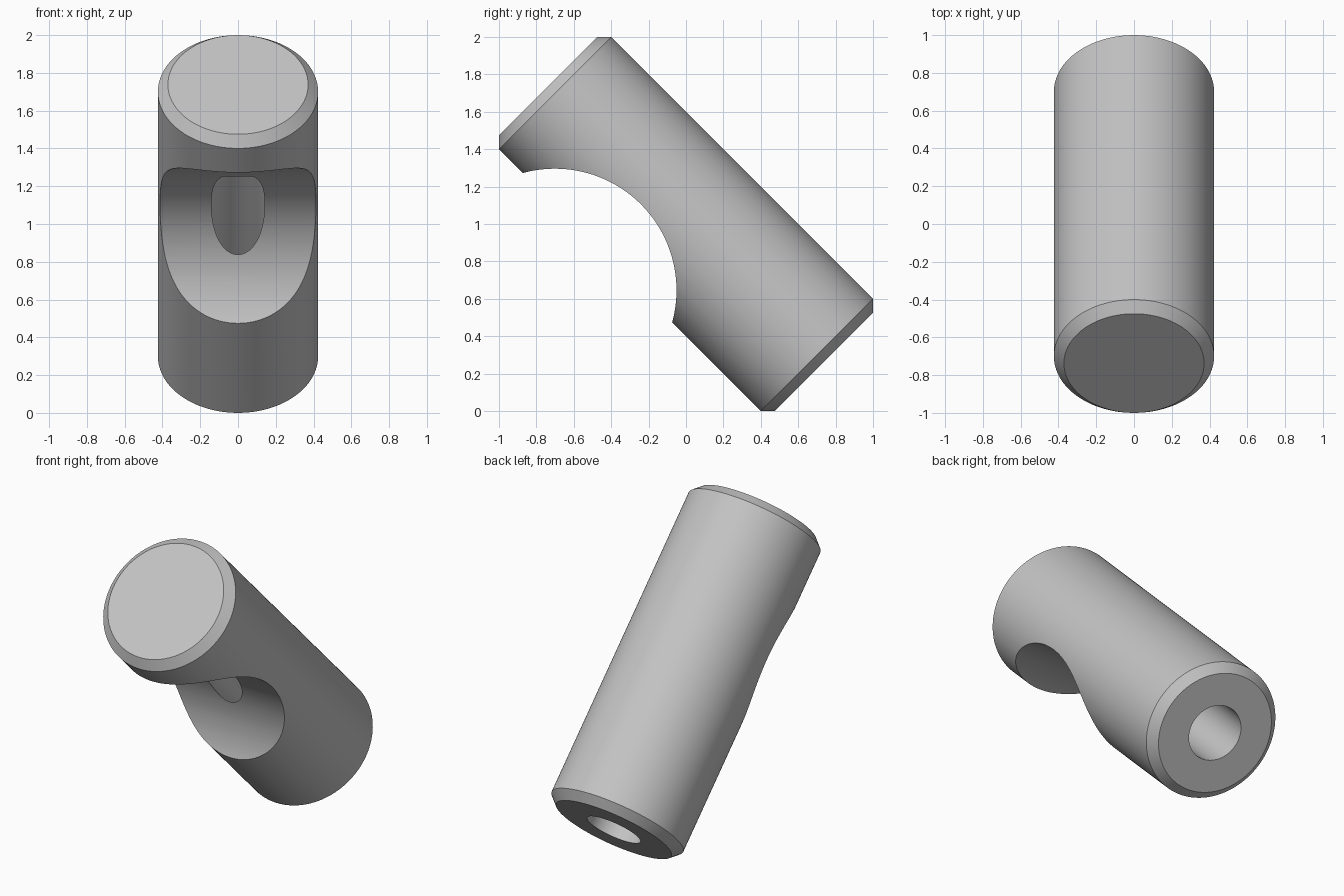
import bpy, bmesh
from math import radians, tau
from mathutils import Matrix

if "Cube" in bpy.data.objects:
    bpy.data.objects.remove(bpy.data.objects["Cube"])

RADIUS, HALF, CHAMFER = 0.424, 1.043, 0.053
BORE_RADIUS, BORE_END = 0.171, 0.507
NOTCH_RADIUS, NOTCH_Y, NOTCH_Z = 0.65, -0.746, 0.245
TILT = Matrix.Translation((0, 0, 1)) @ Matrix.Rotation(radians(45), 4, "X")

steel = bpy.data.materials.new("light_grey")
steel.use_nodes = True
grey = (0.55, 0.55, 0.55, 1)
steel.diffuse_color = grey
steel.node_tree.nodes["Principled BSDF"].inputs["Base Color"].default_value = grey


def add_object(name, bm):
    bmesh.ops.recalc_face_normals(bm, faces=bm.faces)
    mesh = bpy.data.meshes.new(name)
    bm.to_mesh(mesh)
    bm.free()
    mesh.materials.append(steel)
    obj = bpy.data.objects.new(name, mesh)
    bpy.context.collection.objects.link(obj)
    return obj


# Chamfered pin with a blind bore from its lower end, turned from one profile
inner = RADIUS - CHAMFER
profile = [(0, HALF), (inner, HALF), (RADIUS, HALF - CHAMFER),
           (RADIUS, CHAMFER - HALF), (inner, -HALF),
           (BORE_RADIUS, -HALF), (BORE_RADIUS, BORE_END), (0, BORE_END)]
bm = bmesh.new()
verts = [bm.verts.new((r, 0, z)) for r, z in profile]
edges = [bm.edges.new(pair) for pair in zip(verts, verts[1:])]
bmesh.ops.spin(bm, geom=verts + edges, cent=(0, 0, 0), axis=(0, 0, 1),
               angle=tau, steps=128, use_duplicate=False)
bmesh.ops.remove_doubles(bm, verts=bm.verts, dist=0.0001)
pin = add_object("notched_pin", bm)

# Round cutter lying across the pin
bm = bmesh.new()
bmesh.ops.create_cone(bm, cap_ends=True, segments=160, radius1=NOTCH_RADIUS,
                      radius2=NOTCH_RADIUS, depth=2,
                      matrix=Matrix.Translation((0, NOTCH_Y, NOTCH_Z))
                      @ Matrix.Rotation(radians(90), 4, "Y"))
cutter = add_object("notch_cutter", bm)
cutter.hide_render = True

# Cut the notch, then discard the cutter
notch = pin.modifiers.new("notch", "BOOLEAN")
notch.operation = "DIFFERENCE"
notch.solver = "EXACT"
notch.object = cutter
bpy.ops.object.select_all(action="DESELECT")
pin.select_set(True)
bpy.context.view_layer.objects.active = pin
bpy.ops.object.modifier_apply(modifier=notch.name)
bpy.data.objects.remove(cutter)

# Lean the pin and smooth its round walls
pin.data.transform(TILT)
bpy.ops.object.shade_smooth_by_angle(angle=radians(30))
